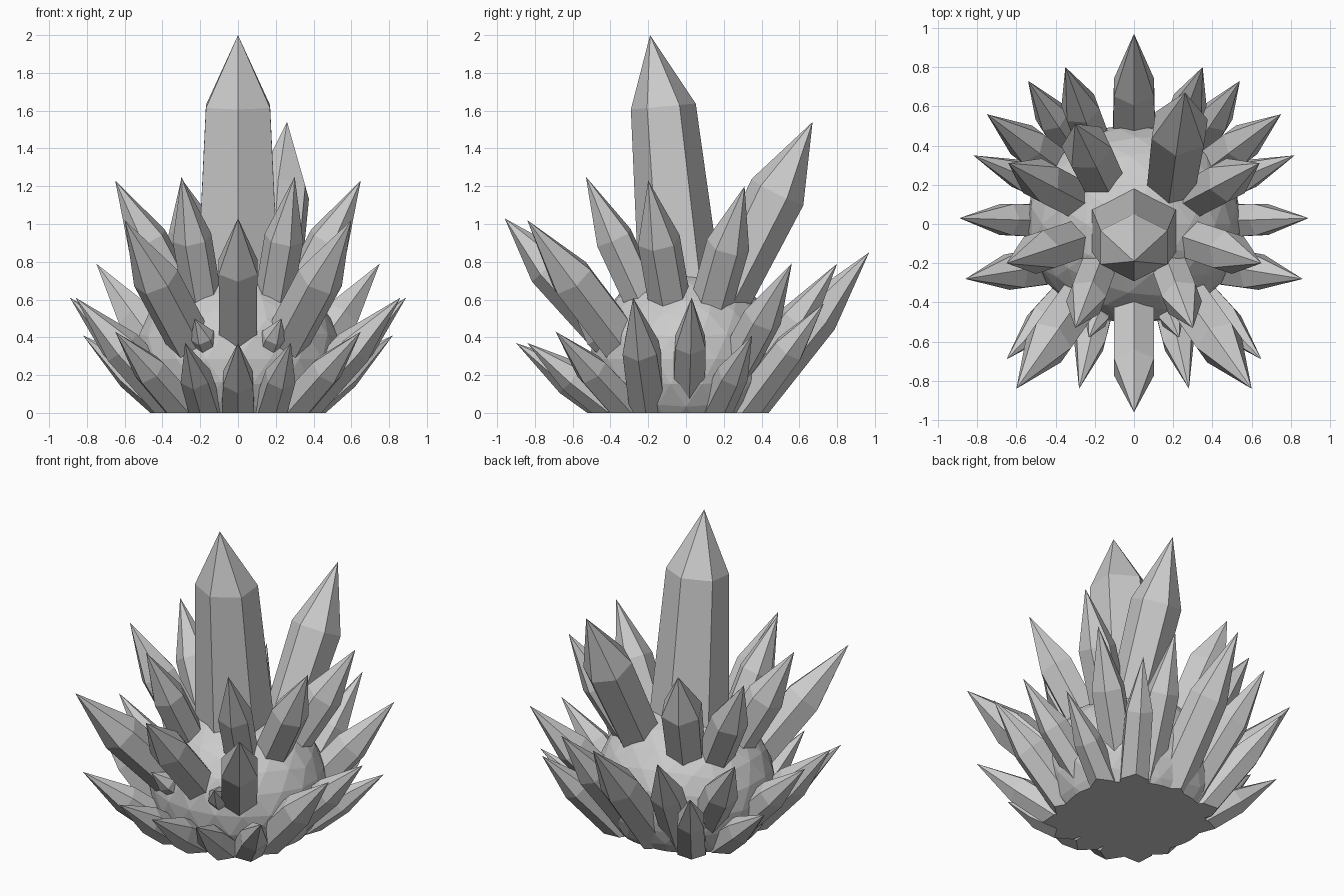
import bpy, bmesh, math
from mathutils import Vector

if "Cube" in bpy.data.objects:
    bpy.data.objects.remove(bpy.data.objects["Cube"])

stone = bpy.data.materials.new("crystal grey")
stone.diffuse_color = (0.6, 0.6, 0.6, 1)
stone.use_nodes = True
stone.node_tree.nodes["Principled BSDF"].inputs["Base Color"].default_value = stone.diffuse_color


def finish(bm, name):
    # cut flat on the ground and cap the cut
    geom = bm.verts[:] + bm.edges[:] + bm.faces[:]
    cut = bmesh.ops.bisect_plane(bm, geom=geom, plane_co=(0, 0, 0.003), plane_no=(0, 0, 1),
                                 clear_inner=True)
    rim = [e for e in cut["geom_cut"] if isinstance(e, bmesh.types.BMEdge)]
    if rim:
        bmesh.ops.contextual_create(bm, geom=rim)
    for v in bm.verts:
        if v.co.z < 0.0035:
            v.co.z = 0
    bmesh.ops.recalc_face_normals(bm, faces=bm.faces[:])
    mesh = bpy.data.meshes.new(name)
    bm.to_mesh(mesh)
    bm.free()
    mesh.materials.append(stone)
    ob = bpy.data.objects.new(name, mesh)
    bpy.context.collection.objects.link(ob)
    return ob


def crystal(name, root, tip, r, shoulder=0.74, taper=0.85, squash=1.0, lean=(0, 0, 0)):
    # six-sided prism from root to shoulder, closed by a pointed cap
    root, tip = Vector(root), Vector(tip)
    axis = tip - root
    q = axis.to_track_quat('Z', 'Y')
    bm = bmesh.new()
    rings = []
    for f, rad in ((0, r * taper), (shoulder, r)):
        rings.append([bm.verts.new(root + axis * f + q @ Vector(
            (rad * math.cos(a), squash * rad * math.sin(a), 0)))
            for a in [math.radians(30 + 60 * i) for i in range(6)]])
    top = bm.verts.new(tip + Vector(lean))
    bm.faces.new(rings[0][::-1])
    for i in range(6):
        j = (i + 1) % 6
        bm.faces.new((rings[0][i], rings[0][j], rings[1][j], rings[1][i]))
        bm.faces.new((rings[1][i], rings[1][j], top))
    return finish(bm, name)


# rounded rock core
bm = bmesh.new()
bmesh.ops.create_icosphere(bm, subdivisions=3, radius=1)
bmesh.ops.scale(bm, verts=bm.verts[:], vec=(0.55, 0.51, 0.48))
bmesh.ops.translate(bm, verts=bm.verts[:], vec=(0, 0, 0.285))
finish(bm, "core")

# single crystals
crystal("main_crystal", (0, 0.011, 0.2), (0, -0.155, 2.0), 0.196, 0.79, 1.4, 0.88, (0, -0.035, 0))
crystal("tall_back_crystal", (0.17, 0.05, 0.3), (0.26, 0.67, 1.54), 0.155, 0.7, 0.85)
crystal("upper_back_left_crystal", (-0.06, 0.02, 0.1), (-0.3, 0.51, 1.24), 0.13, 0.76)
crystal("front_crystal", (0, -0.1, 0.08), (0, -0.96, 1.03), 0.118, 0.73, 0.97)
crystal("back_crystal", (0, 0.23, -0.05), (0, 0.97, 0.85), 0.118, 0.63, 1.1)
crystal("low_front_crystal", (0, -0.27, -0.05), (0, -0.9, 0.37), 0.092, 0.55, 1.1)

# mirrored pairs: name, root, tip, radius, shoulder, taper
pairs = [
    ("upper_front", (0.1, 0, 0.1), (0.3, -0.53, 1.25), 0.105, 0.72, 0.95),
    ("upper_side", (0.05, 0, 0.1), (0.65, -0.2, 1.23), 0.115, 0.72, 0.95),
    ("upper_side_back", (0.05, 0, 0.1), (0.64, 0.31, 1.2), 0.115, 0.72, 0.95),
    ("large_front", (0.05, -0.06, 0), (0.6, -0.84, 1.02), 0.125, 0.7, 0.95),
    ("mid_back", (0.13, 0.21, -0.05), (0.35, 0.8, 0.79), 0.102, 0.65, 1.0),
    ("mid_corner_back", (0.16, 0.12, -0.02), (0.75, 0.56, 0.79), 0.105, 0.65, 1.0),
    ("low_corner_back", (0.22, 0.25, -0.05), (0.54, 0.73, 0.58), 0.09, 0.62, 1.1),
    ("mid_side", (0.24, 0.01, -0.03), (0.89, 0.03, 0.61), 0.092, 0.63, 1.1),
    ("mid_side_front", (0.24, -0.18, -0.05), (0.86, -0.28, 0.61), 0.105, 0.6, 1.1),
    ("low_side", (0.26, 0.12, -0.05), (0.82, 0.35, 0.41), 0.085, 0.56, 1.15),
    ("low_corner_front", (0.22, -0.24, -0.05), (0.65, -0.69, 0.43), 0.09, 0.58, 1.1),
    ("low_front", (0.15, -0.28, -0.05), (0.28, -0.84, 0.37), 0.086, 0.58, 1.1),
    ("small_front", (0.1, -0.25, 0.2), (0.23, -0.58, 0.5), 0.065, 0.7, 0.9),
]
for name, root, tip, r, sh, tp in pairs:
    for side, s in (("right", 1), ("left", -1)):
        crystal(f"{name}_crystal_{side}", (root[0] * s, *root[1:]),
                (tip[0] * s, *tip[1:]), r, sh, tp)
